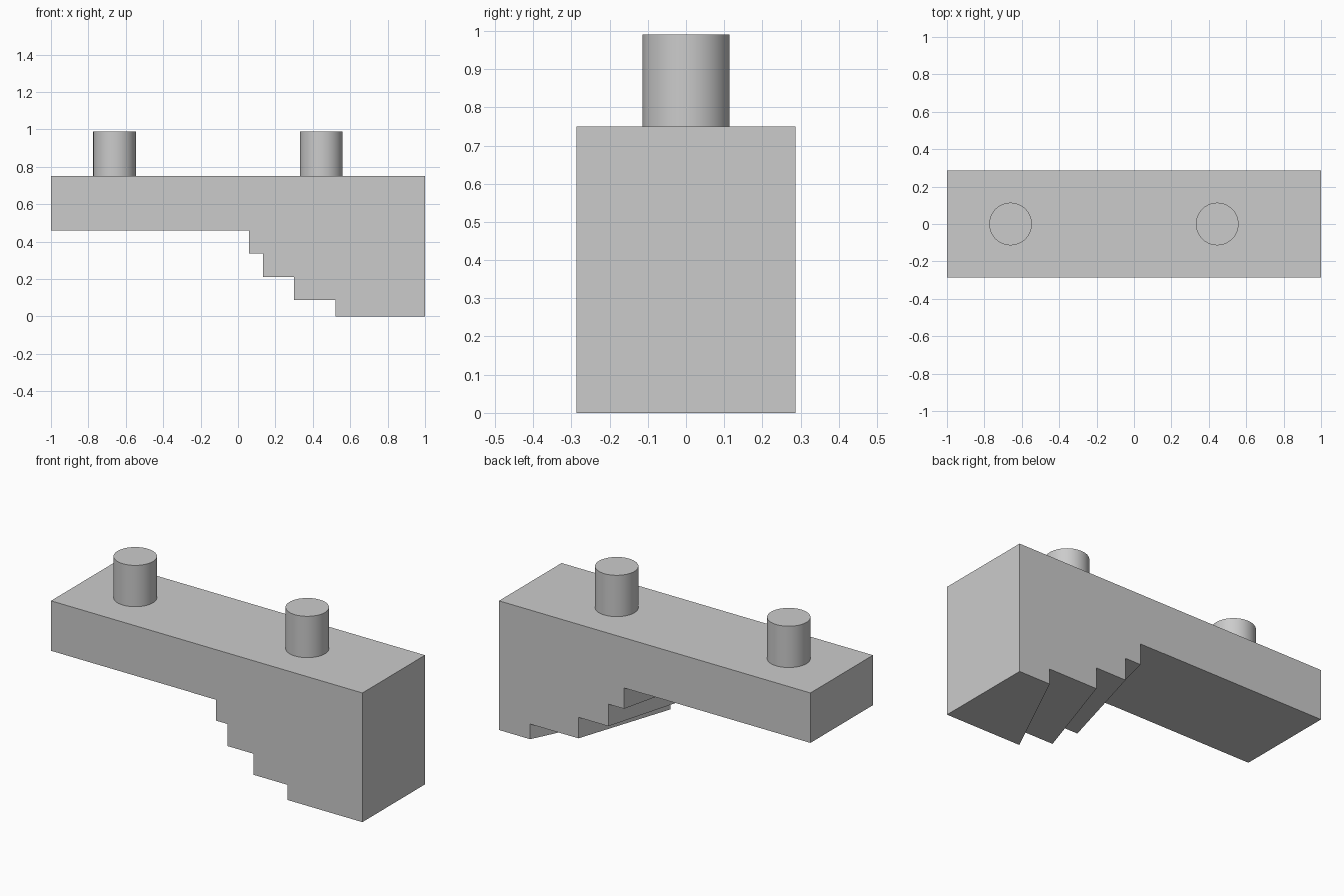
import bpy
import bmesh
import math

if "Cube" in bpy.data.objects:
    bpy.data.objects.remove(bpy.data.objects["Cube"], do_unlink=True)

grey = bpy.data.materials.new("plain grey")
grey.use_nodes = True
grey.diffuse_color = (0.6, 0.6, 0.6, 1)
grey.node_tree.nodes["Principled BSDF"].inputs["Base Color"].default_value = (0.6, 0.6, 0.6, 1)

HALF_DEPTH = 0.287
TOP = 0.75
SLAB_BOTTOM = 0.46

# Each riser: x at the front, x at the back, z of its upper end
RISERS = [
    (0.52, 0.80, 0.088),
    (0.30, 0.49, 0.21),
    (0.135, 0.297, 0.338),
    (0.06, 0.197, SLAB_BOTTOM - 0.001),
    (-0.09, 0.043, SLAB_BOTTOM),
]


def stepped_profile(side):
    """Outline in x and z; side 0 is the front, side 1 the back."""
    points = [(-1, SLAB_BOTTOM), (-1, TOP), (1, TOP), (1, 0)]
    z = 0
    for riser in RISERS:
        points += [(riser[side], z), (riser[side], riser[2])]
        z = riser[2]
    return points


# Slab with slanted steps underneath, lofted from front to back outline
bm = bmesh.new()
front = [bm.verts.new((x, -HALF_DEPTH, z)) for x, z in stepped_profile(0)]
back = [bm.verts.new((x, HALF_DEPTH, z)) for x, z in stepped_profile(1)]
bm.faces.new(front)
bm.faces.new(back)
for i in range(len(front)):
    j = (i + 1) % len(front)
    bm.faces.new((front[i], front[j], back[j], back[i]))
bmesh.ops.recalc_face_normals(bm, faces=bm.faces)
mesh = bpy.data.meshes.new("stepped_block")
bm.to_mesh(mesh)
bm.free()
mesh.materials.append(grey)
bpy.context.collection.objects.link(bpy.data.objects.new("stepped_block", mesh))

# Round pegs on top
for name, x in (("right_peg", -0.66), ("left_peg", 0.445)):
    bpy.ops.mesh.primitive_cylinder_add(vertices=64, radius=0.114, depth=0.24,
                                        location=(x, 0, TOP + 0.12))
    peg = bpy.context.object
    peg.name = name
    peg.data.materials.append(grey)
    bpy.ops.object.shade_smooth_by_angle(angle=math.radians(30))
